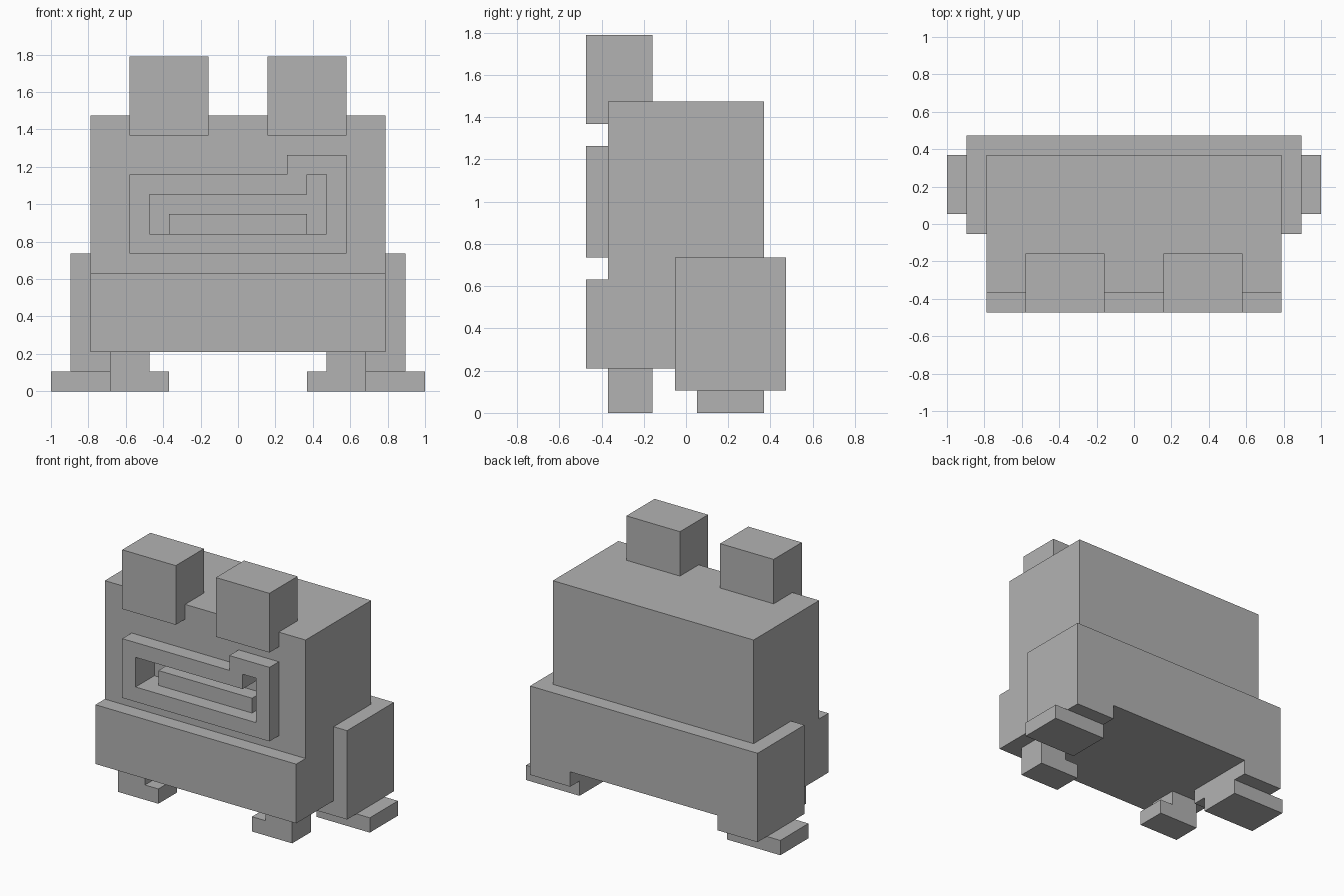
import bpy, bmesh

cube = bpy.data.objects.get("Cube")
if cube:
    bpy.data.objects.remove(cube, do_unlink=True)

U = 2 / 19  # one block; the model is 19 blocks wide

grey = bpy.data.materials.new("plain grey")
grey.use_nodes = True
grey.diffuse_color = (0.45, 0.45, 0.45, 1)
grey.node_tree.nodes["Principled BSDF"].inputs["Base Color"].default_value = (0.45, 0.45, 0.45, 1)


def prism(name, outline, y0, y1):
    """Extrude a front (x, z) outline, in blocks, from y0 to y1."""
    bm = bmesh.new()
    face = bm.faces.new([bm.verts.new((x * U, y0 * U, z * U)) for x, z in outline])
    grown = bmesh.ops.extrude_face_region(bm, geom=[face])["geom"]
    moved = [v for v in grown if isinstance(v, bmesh.types.BMVert)]
    bmesh.ops.translate(bm, verts=moved, vec=(0, (y1 - y0) * U, 0))
    bmesh.ops.recalc_face_normals(bm, faces=bm.faces)
    mesh = bpy.data.meshes.new(name)
    bm.to_mesh(mesh)
    bm.free()
    mesh.materials.append(grey)
    obj = bpy.data.objects.new(name, mesh)
    bpy.context.collection.objects.link(obj)
    return obj


def box(name, x0, x1, y0, y1, z0, z1):
    return prism(name, [(x0, z0), (x1, z0), (x1, z1), (x0, z1)], y0, y1)


def cut(obj, cutter):
    mod = obj.modifiers.new("opening", "BOOLEAN")
    mod.operation = "DIFFERENCE"
    mod.solver = "EXACT"
    mod.object = cutter
    bpy.context.view_layer.objects.active = obj
    bpy.ops.object.modifier_apply(modifier=mod.name)


# Torso, belly and rump
body = box("body", -7.5, 7.5, -3.5, 3.5, 2, 14)
box("belly", -7.5, 7.5, -4.5, -3.5, 2, 6)
box("rump", -5.5, 5.5, 3.5, 4.5, 2, 7)

# Crooked mouth: raised lips around a deep opening, with a tongue inside
lips = prism("lips", [(-5.5, 7), (5.5, 7), (5.5, 12), (2.5, 12), (2.5, 11), (-5.5, 11)], -4.5, -3.5)
opening = prism("mouth_cutter", [(-4.5, 8), (4.5, 8), (4.5, 11), (3.5, 11), (3.5, 10), (-4.5, 10)], -5.5, -2.5)
opening.hide_render = True
cut(body, opening)
cut(lips, opening)
bpy.data.objects.remove(opening, do_unlink=True)
box("tongue", -3.5, 3.5, -3.5, -2.5, 8, 9)

# Paired eyes and legs
for side, s in (("left", 1), ("right", -1)):
    box(side + "_eye", s * 1.5, s * 5.5, -4.5, -1.5, 13, 17)
    box(side + "_haunch", s * 5.5, s * 8.5, -0.5, 4.5, 1, 7)
    box(side + "_back_foot", s * 5.5, s * 9.5, 0.5, 3.5, 0, 1)
    leg = [(3.5, 0), (6.5, 0), (6.5, 2), (4.5, 2), (4.5, 1), (3.5, 1)]
    prism(side + "_front_leg", [(s * x, z) for x, z in leg], -3.5, -1.5)
